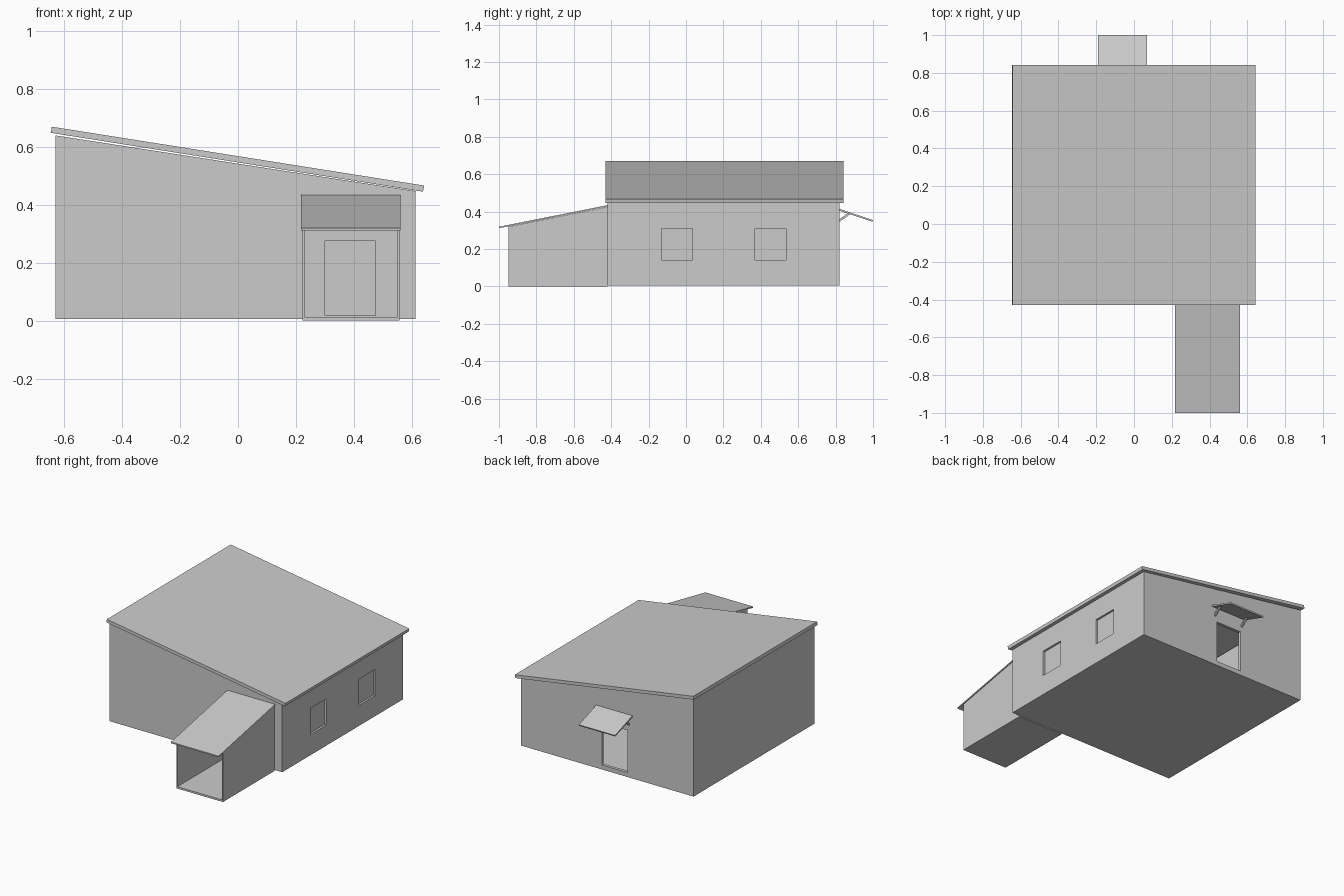
import bpy, bmesh
from mathutils import Vector

if "Cube" in bpy.data.objects:
    bpy.data.objects.remove(bpy.data.objects["Cube"])


def prism(name, profile, axis, start, end):
    """Extrude a 2D profile along x (profile in y,z) or y (profile in x,z)."""
    bm = bmesh.new()
    if axis == 'x':
        pts = [(start, a, b) for a, b in profile]
        step = Vector((end - start, 0, 0))
    else:
        pts = [(a, start, b) for a, b in profile]
        step = Vector((0, end - start, 0))
    face = bm.faces.new([bm.verts.new(p) for p in pts])
    ext = bmesh.ops.extrude_face_region(bm, geom=[face])
    verts = [g for g in ext['geom'] if isinstance(g, bmesh.types.BMVert)]
    bmesh.ops.translate(bm, verts=verts, vec=step)
    bmesh.ops.recalc_face_normals(bm, faces=bm.faces)
    mesh = bpy.data.meshes.new(name)
    bm.to_mesh(mesh)
    bm.free()
    obj = bpy.data.objects.new(name, mesh)
    bpy.context.collection.objects.link(obj)
    return obj


def box(name, x, y, z):
    return prism(name, [(x[0], z[0]), (x[1], z[0]), (x[1], z[1]), (x[0], z[1])],
                 'y', y[0], y[1])


def cut(target, cutter):
    mod = target.modifiers.new('cut', 'BOOLEAN')
    mod.operation = 'DIFFERENCE'
    mod.solver = 'EXACT'
    mod.object = cutter
    bpy.context.view_layer.objects.active = target
    bpy.ops.object.modifier_apply(modifier=mod.name)
    bpy.data.objects.remove(cutter)


X0, X1, Y0, Y1, T = -0.63, 0.612, -0.42, 0.822, 0.02
WINDOWS = [(-0.13, 0.035), (0.37, 0.535)]

# Main house shell with sloped top, hollow and open under the roof
house = prism('house_walls', [(X0, 0.006), (X1, 0.006), (X1, 0.447), (X0, 0.639)],
              'y', Y0, Y1)
cut(house, box('hollow', (X0 + T, X1 - T), (Y0 + T, Y1 - T), (0.016, 1)))
cut(house, box('front_door_cut', (0.30, 0.475), (Y0 - 0.05, Y0 + 0.05), (0.018, 0.275)))
cut(house, box('back_door_cut', (-0.155, 0.03), (Y1 - 0.05, Y1 + 0.05), (0.035, 0.31)))

# Window openings and pale panes
glass = bpy.data.materials.new('pane')
glass.diffuse_color = (0.95, 0.95, 0.95, 1)
glass.use_nodes = True
glass.node_tree.nodes["Principled BSDF"].inputs["Base Color"].default_value = glass.diffuse_color
for i, ys in enumerate(WINDOWS):
    cut(house, box('window_cut', (X1 - 0.05, X1 + 0.05), ys, (0.14, 0.31)))
    pane = box(f'window_pane_{i + 1}', (X1 - 0.018, X1 - 0.013), ys, (0.14, 0.31))
    pane.data.materials.append(glass)

# Main sloping roof slab
prism('main_roof', [(-0.646, 0.648), (0.638, 0.445), (0.642, 0.466), (-0.642, 0.669)],
      'y', -0.43, 0.842)

# Entrance porch: floor, two side walls, lean-to roof
PX0, PX1, PY, PT = 0.222, 0.557, -0.95, 0.007
box('porch_floor', (PX0, PX1), (PY, Y0), (0, 0.012))
for name, x in (('porch_wall_left', PX0), ('porch_wall_right', PX1 - PT)):
    prism(name, [(PY, 0.012), (Y0, 0.012), (Y0, 0.425), (PY, 0.319)], 'x', x, x + PT)
prism('porch_roof', [(-1.0, 0.311), (Y0, 0.426), (Y0, 0.434), (-1.0, 0.319)],
      'x', 0.218, 0.561)

# Back door awning with two angled struts
prism('awning', [(Y1, 0.404), (0.997, 0.346), (1.0, 0.354), (Y1, 0.414)],
      'x', -0.19, 0.07)
for i, x in enumerate((-0.17, 0.04)):
    prism(f'awning_strut_{i + 1}',
          [(Y1, 0.346), (0.879, 0.387), (0.866, 0.392), (Y1, 0.360)], 'x', x, x + 0.012)
